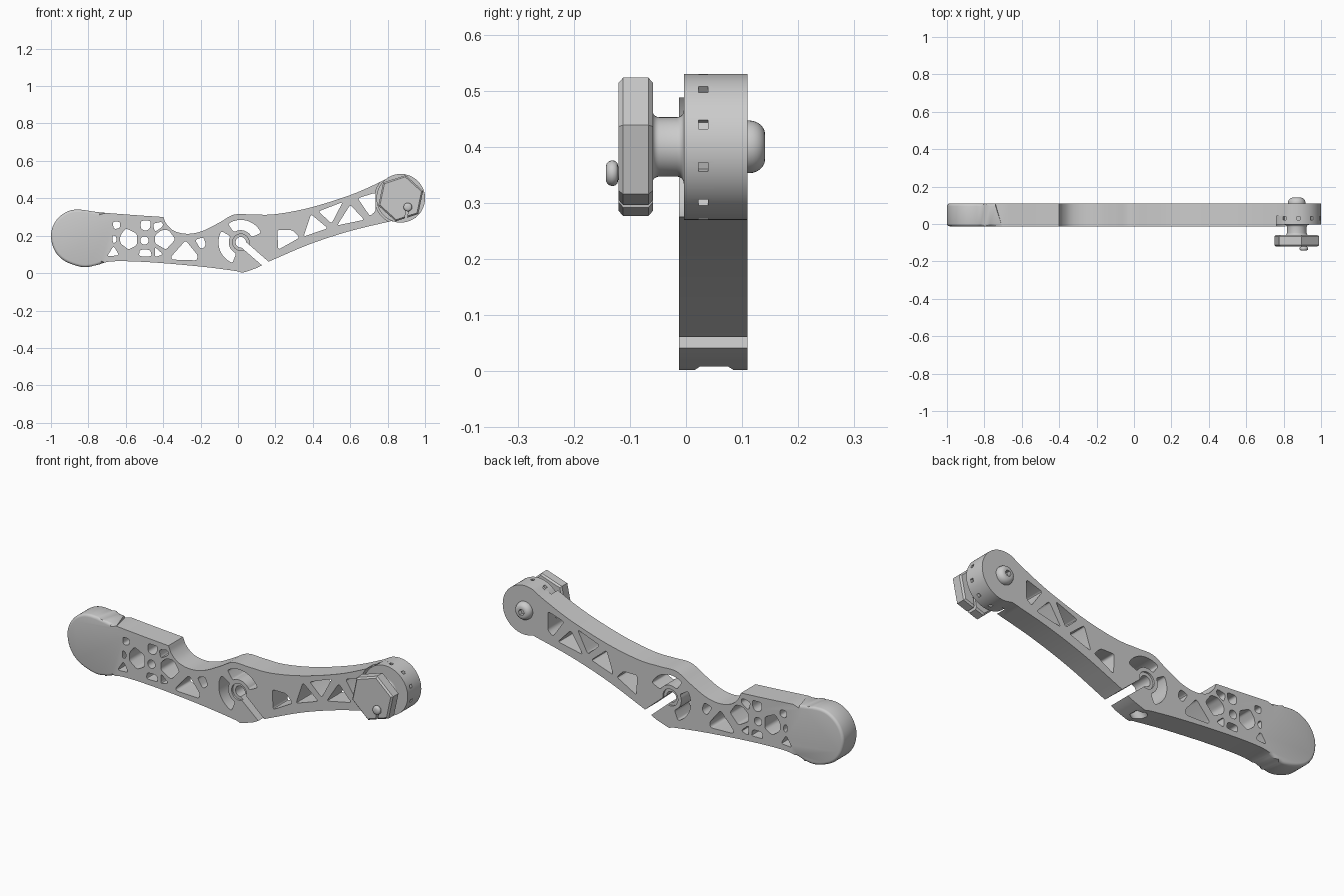
import bpy, bmesh, math
from mathutils import Vector, Matrix

if "Cube" in bpy.data.objects:
    bpy.data.objects.remove(bpy.data.objects["Cube"])

HEAD = (0.87, 0.40)      # centre of the round head (x, z)
HUB = (0.015, 0.165)     # centre of the slotted hub
Y0, Y1 = -0.0125, 0.11   # lever front and back


def finish(bm, name):
    bmesh.ops.recalc_face_normals(bm, faces=bm.faces)
    me = bpy.data.meshes.new(name)
    bm.to_mesh(me)
    bm.free()
    ob = bpy.data.objects.new(name, me)
    bpy.context.collection.objects.link(ob)
    return ob


def add_prism(bm, pts, y0, y1):
    f = bm.faces.new([bm.verts.new((x, y0, z)) for x, z in pts])
    r = bmesh.ops.extrude_face_region(bm, geom=[f])
    for v in r["geom"]:
        if isinstance(v, bmesh.types.BMVert):
            v.co.y = y1


def prisms(name, polys, y0, y1):
    bm = bmesh.new()
    for p in polys:
        add_prism(bm, p, y0, y1)
    return finish(bm, name)


def arc(c, r, a0, a1, n):
    return [(c[0] + r * math.cos(math.radians(a0 + (a1 - a0) * i / n)),
             c[1] + r * math.sin(math.radians(a0 + (a1 - a0) * i / n))) for i in range(n + 1)]


def circle(c, r, n=48, start=0):
    return arc(c, r, start, start + 360, n)[:-1]


def spline(pts, n=5):
    p = [Vector(q) for q in pts]
    p = [2 * p[0] - p[1]] + p + [2 * p[-1] - p[-2]]
    out = []
    for i in range(1, len(p) - 2):
        a, b, c, d = p[i - 1:i + 3]
        for k in range(n):
            t = k / n
            q = 0.5 * (2 * b + (c - a) * t + (2 * a - 5 * b + 4 * c - d) * t * t
                       + (3 * b - a - 3 * c + d) * t ** 3)
            out.append(tuple(q))
    return out + [tuple(pts[-1])]


def rounded(pts, r=0.014):
    out, n = [], len(pts)
    for i in range(n):
        a, b, c = Vector(pts[i - 1]), Vector(pts[i]), Vector(pts[(i + 1) % n])
        p = b + (a - b).normalized() * min(r, (a - b).length * 0.45)
        q = b + (c - b).normalized() * min(r, (c - b).length * 0.45)
        for k in range(5):
            t = k / 4
            out.append(tuple(p * (1 - t) ** 2 + b * 2 * t * (1 - t) + q * t * t))
    return out


def lathe(name, profile, c, n=40):
    bm = bmesh.new()
    rings = [[bm.verts.new((c[0] + r * math.cos(2 * math.pi * i / n), y,
                            c[1] + r * math.sin(2 * math.pi * i / n))) for i in range(n)]
             for r, y in profile]
    for a, b in zip(rings, rings[1:]):
        for i in range(n):
            j = (i + 1) % n
            bm.faces.new((a[i], a[j], b[j], b[i]))
    bm.faces.new(rings[0])
    bm.faces.new(rings[-1])
    return finish(bm, name)


def boxes(name, centre, size, radius, angles):
    bm = bmesh.new()
    for a in angles:
        m = (Matrix.Translation((centre[0], centre[1], centre[2]))
             @ Matrix.Rotation(-math.radians(a), 4, 'Y')
             @ Matrix.Translation((radius, 0, 0)) @ Matrix.Diagonal((*size, 1)))
        bmesh.ops.create_cube(bm, size=1, matrix=m)
    return finish(bm, name)


def cut(ob, *cutters):
    bpy.context.view_layer.objects.active = ob
    for c in cutters:
        m = ob.modifiers.new("cut", 'BOOLEAN')
        m.operation, m.solver, m.object = 'DIFFERENCE', 'EXACT', c
        bpy.ops.object.modifier_apply(modifier=m.name)
        bpy.data.objects.remove(c)


def smooth(ob, angle=32):
    bpy.ops.object.select_all(action='DESELECT')
    ob.select_set(True)
    bpy.context.view_layer.objects.active = ob
    bpy.ops.object.shade_smooth_by_angle(angle=math.radians(angle))


# Lever outline: paddle, finger dip, arm, round head
grip = spline([(.10, .027), (.025, .003), (-.01, .011), (-.2, .035), (-.47, .058), (-.67, .063),
               (-.755, .043), (-.83, .032), (-.925, .064), (-.98, .12), (-1, .2), (-.98, .27),
               (-.93, .32), (-.86, .34), (-.74, .325), (-.55, .31), (-.4, .30)])
dip = spline([(-.4, .30), (-.382, .262), (-.34, .225), (-.27, .21), (-.19, .225), (-.1, .27),
              (-.02, .313), (.08, .313), (.2, .315), (.385, .35), (.6, .417), (.76, .487),
              (.82, .52)])
head = arc(HEAD, .13, 110, -100, 40)
under = spline([(.82, .278), (.6, .225), (.385, .155), (.17, .064)])
bm = bmesh.new()
add_prism(bm, grip + dip[1:] + head + under, Y0, Y1)
rim = [e for e in bm.edges if abs(e.verts[0].co.y - e.verts[1].co.y) < 1e-5
       and max(v.co.x for v in e.verts) < -.72]
bmesh.ops.bevel(bm, geom=rim, offset=.014, segments=3, profile=.5, affect='EDGES')
lever = finish(bm, "lever")

# Lightening holes
grip_holes = [
    [(-.23, .178), (-.185, .192), (-.17, .15), (-.19, .13), (-.205, .135)],
    [(-.36, .085), (-.28, .175), (-.215, .095), (-.22, .068), (-.35, .072)],
    [(-.41, .23), (-.37, .23), (-.335, .18), (-.385, .125), (-.445, .16), (-.445, .20)],
    [(-.52, .28), (-.465, .28), (-.47, .24), (-.49, .225), (-.52, .235)],
    [(-.53, .09), (-.525, .125), (-.47, .125), (-.46, .09)],
    [(-.455, .265), (-.405, .275), (-.40, .25), (-.445, .22)],
    [(-.445, .14), (-.40, .10), (-.445, .085)],
    [(-.63, .20), (-.60, .24), (-.54, .21), (-.54, .15), (-.585, .125), (-.63, .16)],
    [(-.67, .275), (-.63, .275), (-.63, .24), (-.665, .235)],
    [(-.67, .205), (-.65, .195), (-.65, .165), (-.67, .16)],
    [(-.70, .09), (-.665, .145), (-.635, .095)],
]
arm_holes = [
    [(.21, .23), (.29, .23), (.33, .19), (.215, .125)],
    [(.35, .195), (.39, .315), (.48, .24)],
    [(.43, .33), (.56, .38), (.50, .265)],
    [(.53, .255), (.60, .365), (.675, .285)],
    [(.64, .40), (.735, .43), (.735, .33), (.705, .305)],
]
holes = [rounded(p) for p in grip_holes + arm_holes] + [circle((-.5, .175), .022, 20)]
# Curved windows around the hub
for a0, a1 in ((25, 125), (150, 248)):
    holes.append(rounded(arc(HUB, .12, a0, a1, 8) + arc(HUB, .065, a1, a0, 6), .012))
hole_cut = prisms("hole_cut", holes, -.1, .2)

# Hub bore, counterbores, clamp slot, screw scoop and head pocket
bore = prisms("bore", [circle(HUB, .028)], -.1, .2)
sinks = prisms("sinks", [circle(HUB, .044)], -.1, Y0 + .01)
sinks_back = prisms("sinks_back", [circle(HUB, .044)], Y1 - .01, .2)
slot = boxes("slot", (HUB[0], .05, HUB[1]), (.24, .4, .038), .12, [-41])
pocket = prisms("pocket", [circle(HEAD, .139, 64)], -.1, .042)
bm = bmesh.new()
bmesh.ops.create_cone(bm, cap_ends=True, segments=32, radius1=.036, radius2=.036, depth=.10,
                      matrix=Matrix.Translation((-.005, .05, -.012))
                      @ Matrix.Rotation(math.radians(40), 4, 'Y'))
scoop = finish(bm, "scoop")
cut(lever, hole_cut, bore, sinks, sinks_back, slot, pocket, scoop)
smooth(lever)

# Drum in the head with square holes round its rim
drum = prisms("head_drum", [circle(HEAD, .13, 64)], -.004, .05)
cut(drum, boxes("pegs", (HEAD[0], .031, HEAD[1]), (.03, .017, .017), .13,
                [18 + 34 * k for k in range(-3, 5)]))
smooth(drum)

# Flared neck between drum and knob
neck = [(.053 + .012 * (1 - math.sin(math.radians(a))), -.004 - .012 * (1 - math.cos(math.radians(a))))
        for a in range(0, 91, 18)]
neck += [(r, -.064 - y) for r, y in reversed(neck)]
smooth(lathe("neck", neck, HEAD), 40)

# Hexagonal knob with chamfered faces, split towards one side
bm = bmesh.new()
add_prism(bm, circle(HEAD, .126, 6, 18), -.12, -.059)
bmesh.ops.bevel(bm, geom=[e for e in bm.edges if abs(e.verts[0].co.y - e.verts[1].co.y) < 1e-5],
                offset=.008, segments=1, affect='EDGES')
knob = finish(bm, "hex_knob")
PIN = (.908, .353)
cut(knob, boxes("split", (PIN[0], -.09, PIN[1]), (.12, .2, .012), .06, [-100]))

# Small rounded pin on the knob
smooth(lathe("knob_pin", [(.012, -.085), (.012, -.121), (.018, -.122), (.022, -.126), (.023, -.132),
                          (.021, -.138), (.016, -.142), (.006, -.143)], PIN, 24), 60)

# Domed bolt with hexagonal socket on the back
dome = [(.047, .10), (.047, .112)]
dome += [(.047 - .025 * (1 - math.cos(math.radians(a))), .112 + .029 * math.sin(math.radians(a)))
         for a in range(15, 91, 15)]
bolt = lathe("pivot_bolt", dome, HEAD)
cut(bolt, prisms("socket", [circle(HEAD, .017, 6)], .12, .2))
smooth(bolt, 35)
